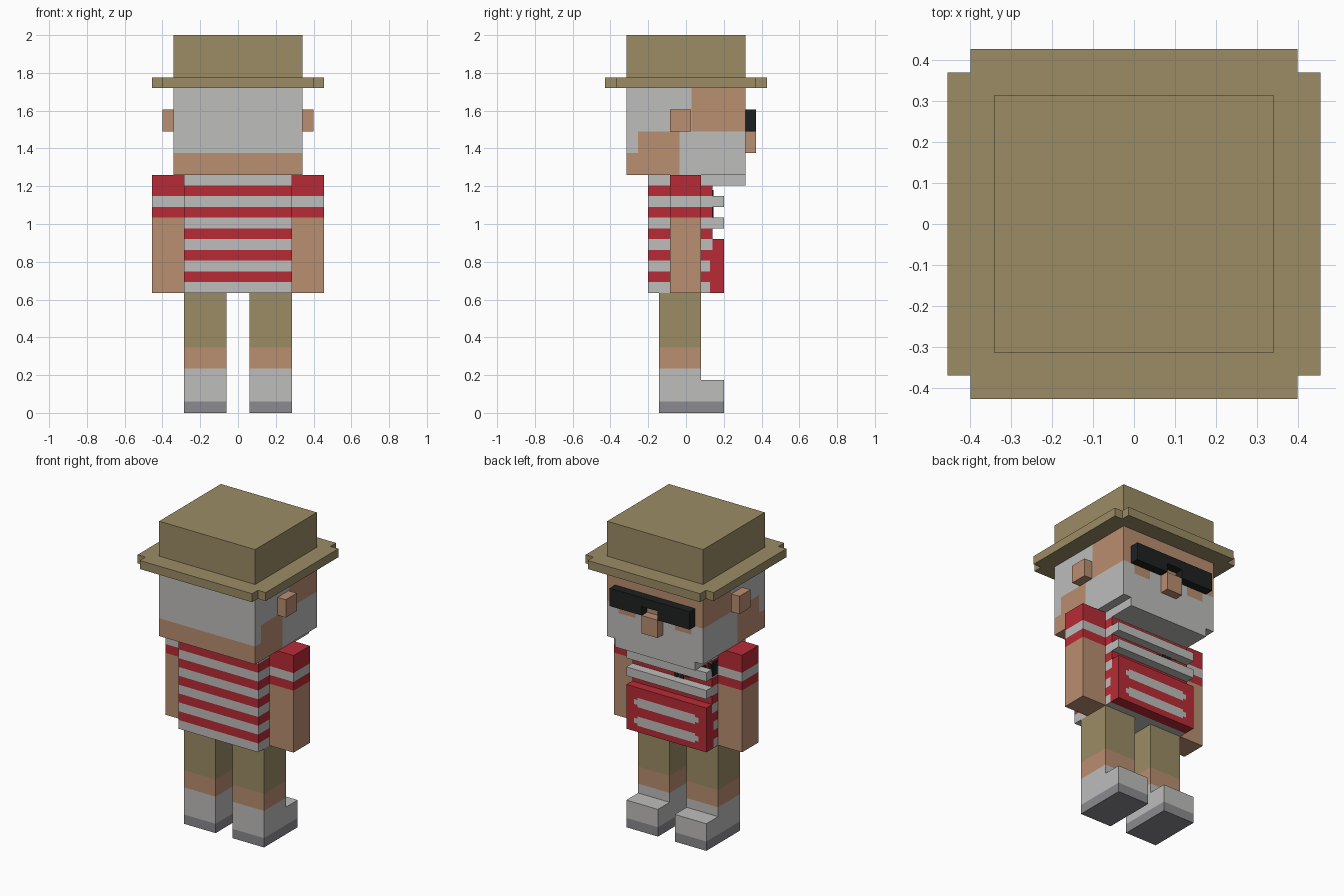
import bpy, bmesh
from mathutils import Vector

cube = bpy.data.objects.get("Cube")
if cube:
    bpy.data.objects.remove(cube, do_unlink=True)


def linear(c):
    c /= 255
    return c / 12.92 if c <= 0.04045 else ((c + 0.055) / 1.055) ** 2.4


def material(name, r, g, b):
    m = bpy.data.materials.new(name)
    m.use_nodes = True
    col = (linear(r), linear(g), linear(b), 1)
    m.diffuse_color = col
    m.node_tree.nodes["Principled BSDF"].inputs["Base Color"].default_value = col
    return m


KHAKI = material("khaki", 155, 140, 101)
SKIN = material("skin", 186, 142, 113)
GREY = material("light_grey", 190, 189, 188)
RED = material("red", 184, 43, 53)
SOLE = material("sole_grey", 139, 138, 143)
BLACK = material("black", 31, 32, 33)


def box(name, x, y, z, mat, cuts=None, rule=None):
    """Box from ranges; cuts slice it along axes, rule picks a material per face."""
    me = bpy.data.meshes.new(name)
    bm = bmesh.new()
    bmesh.ops.create_cube(bm, size=1)
    for v in bm.verts:
        v.co = [(a + b) / 2 + c * (b - a) for (a, b), c in zip((x, y, z), v.co)]
    for axis, places in (cuts or {}).items():
        normal = Vector([float(axis == k) for k in "xyz"])
        for p in places:
            bmesh.ops.bisect_plane(bm, geom=bm.verts[:] + bm.edges[:] + bm.faces[:],
                                   plane_co=normal * p, plane_no=normal)
    mats = mat if isinstance(mat, list) else [mat]
    for m in mats:
        me.materials.append(m)
    if rule:
        bm.normal_update()
        for f in bm.faces:
            f.material_index = mats.index(rule(f.calc_center_median(), f.normal))
    bmesh.ops.recalc_face_normals(bm, faces=bm.faces[:])
    bm.to_mesh(me)
    bm.free()
    ob = bpy.data.objects.new(name, me)
    bpy.context.collection.objects.link(ob)
    return ob


def sides(name, x, *args, **kw):
    """A matching pair, one on each side of the body."""
    box("left_" + name, x, *args, **kw)
    box("right_" + name, (-x[1], -x[0]), *args, **kw)


# Stripe heights shared by shirt and sleeves
STRIPE = 0.0569
BASE = 0.635
levels = [BASE + STRIPE * i for i in range(12)]


def stripe(z):
    return RED if int((z - BASE) / STRIPE) % 2 else GREY


# Hat
box("hat_crown", (-.342, .342), (-.314, .314), (1.775, 2), KHAKI)
box("hat_brim", (-.4, .4), (-.428, .428), (1.72, 1.775), KHAKI)
sides("hat_brim_edge", (.4, .456), (-.37, .37), (1.72, 1.775), KHAKI)


# Head with hair, beard and skin areas
def head_colour(c, n):
    if n.y > .5:
        cheek = .14 < abs(c.x) < .26 and c.z > 1.43
        return SKIN if c.z > 1.49 or cheek else GREY
    if n.y < -.5:
        return SKIN if c.z < 1.375 else GREY
    if n.z < -.5:
        return SKIN if c.y < -.035 else GREY
    if c.z > 1.49:
        return SKIN if c.y > .03 else GREY
    if c.y > -.035:
        return GREY
    return SKIN if c.y > -.255 or c.z < 1.375 else GREY


box("head", (-.342, .342), (-.314, .314), (1.26, 1.72), [SKIN, GREY],
    {"x": (-.26, -.14, .14, .26), "y": (-.255, -.035, .03), "z": (1.375, 1.43, 1.49)},
    head_colour)
box("beard_chin", (-.285, .285), (.14, .314), (1.205, 1.26), GREY)
sides("ear", (.342, .4), (-.085, .027), (1.49, 1.605), SKIN)
box("nose", (-.057, .057), (.314, .37), (1.375, 1.49), SKIN)

# Sunglasses
sides("lens", (.057, .285), (.314, .37), (1.49, 1.605), BLACK)
box("glasses_bridge", (-.057, .057), (.314, .37), (1.548, 1.605), BLACK)


# Striped torso
def torso_colour(c, n):
    if n.z > .5:
        return GREY
    if c.y > .13 and c.z < .8:
        return RED
    return stripe(c.z)


box("torso", (-.285, .285), (-.2, .14), (BASE, 1.26), [GREY, RED],
    {"y": (.127,), "z": levels[1:-1]}, torso_colour)

# Raised chest stripes
for i in (6, 8):
    box("chest_stripe", (-.285, .285), (.14, .2), (levels[i], levels[i + 1]), GREY)


# Waist pouch with two pale bands with stepped ends
def pouch_colour(c, n):
    if n.y > .5:
        for mid in (.825, .705):
            d = abs(c.z - mid)
            if (abs(c.x) < .23 and d < .016) or (abs(c.x) < .205 and d < .03):
                return GREY
    return RED


box("waist_pouch", (-.285, .285), (.14, .2), (BASE, .92), [RED, GREY],
    {"x": (-.23, -.205, .205, .23),
     "z": [m + d for m in (.825, .705) for d in (-.03, -.016, .016, .03)]},
    pouch_colour)

# Diagonal strap across the chest
for i in range(7):
    x, z = -.285 + .04 * i, 1.15 - .02 * i
    box("strap_piece", (x, x + .03), (.14, .145), (z - .02, z + .03), BLACK)
box("strap_side", (-.289, -.285), (.09, .14), (1.1, 1.19), BLACK)


# Arms with striped sleeves
def arm_colour(c, n):
    if c.z < levels[7]:
        return SKIN
    return GREY if levels[8] < c.z < levels[9] else RED


sides("arm", (.285, .456), (-.085, .08), (BASE, 1.26), [SKIN, GREY, RED],
      {"z": levels[7:10]}, arm_colour)


# Legs: shorts, bare shin, sock and sole
def leg_colour(c, n):
    if c.z < .06:
        return SOLE
    if c.z < .235:
        return GREY
    return SKIN if c.z < .345 else KHAKI


sides("leg", (.06, .285), (-.142, .08), (0, BASE), [SOLE, GREY, SKIN, KHAKI],
      {"z": (.06, .235, .345)}, leg_colour)
sides("shoe_toe", (.06, .285), (.08, .2), (0, .175), [SOLE, GREY],
      {"z": (.06,)}, leg_colour)
